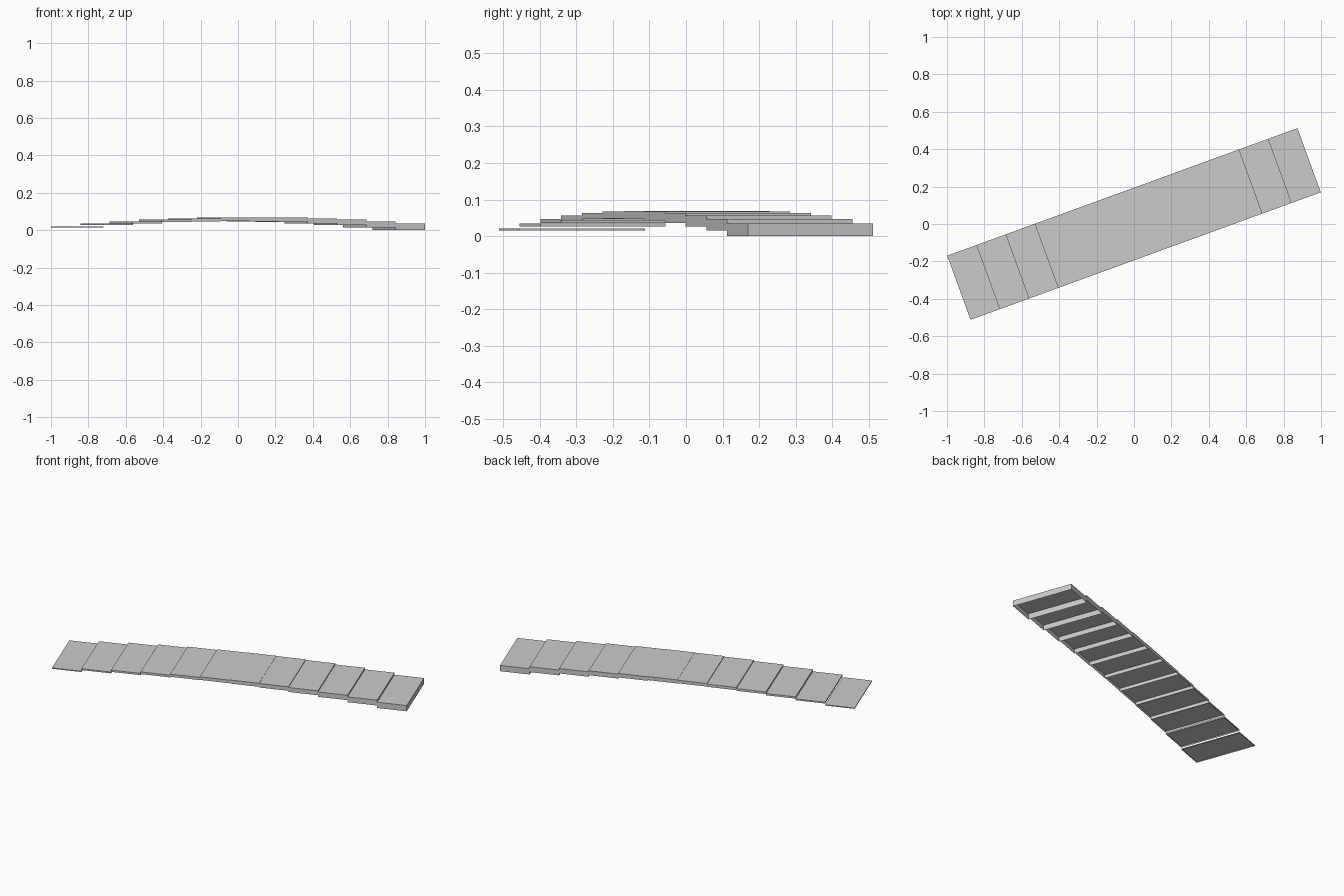
import bpy, bmesh, math
from mathutils import Matrix

if "Cube" in bpy.data.objects:
    bpy.data.objects.remove(bpy.data.objects["Cube"])

COUNT = 12          # slabs along the bridge
LENGTH = 1.993
WIDTH = 0.365
RISE = 0.048        # height of the arch
DEPTH = 0.02        # how far each slab hangs under the next
PITCH = LENGTH / COUNT

stone = bpy.data.materials.new("grey_stone")
stone.diffuse_color = (0.6, 0.6, 0.6, 1)
stone.use_nodes = True
stone.node_tree.nodes["Principled BSDF"].inputs["Base Color"].default_value = stone.diffuse_color


def arch(i):
    """Height of the arch curve at step i."""
    return DEPTH + RISE * (1 - (2 * i / COUNT - 1) ** 2)


def slab(i):
    """Flat-topped slab, hollow and open underneath."""
    top, bottom = arch(i), arch(i + 1) - DEPTH
    bm = bmesh.new()
    bmesh.ops.create_cube(bm, size=1)
    under = [f for f in bm.faces if f.normal.z < -0.5]
    bmesh.ops.delete(bm, geom=under, context='FACES_ONLY')
    bmesh.ops.scale(bm, verts=bm.verts, vec=(PITCH, WIDTH, top - bottom))
    x = (i + 0.5) * PITCH - LENGTH / 2
    bmesh.ops.translate(bm, verts=bm.verts, vec=(x, 0, (top + bottom) / 2))
    # the whole bridge runs diagonally
    bmesh.ops.transform(bm, verts=bm.verts,
                        matrix=Matrix.Rotation(math.radians(20), 4, 'Z'))
    mesh = bpy.data.meshes.new(f"bridge_slab_{i + 1}")
    bm.to_mesh(mesh)
    bm.free()
    mesh.materials.append(stone)
    bpy.context.collection.objects.link(bpy.data.objects.new(mesh.name, mesh))


for i in range(COUNT):
    slab(i)
